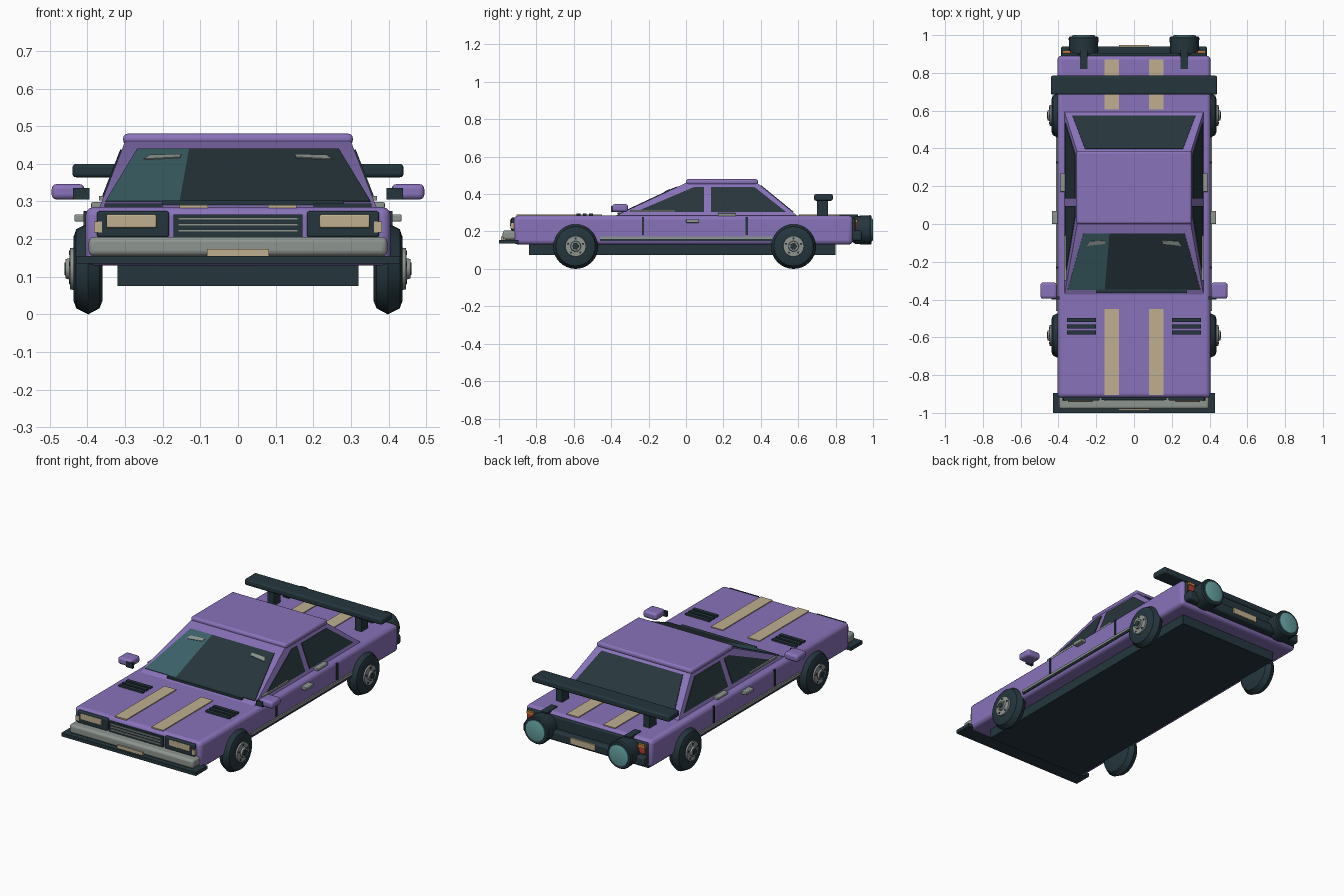
import bpy, bmesh, math
from mathutils import Vector

cube = bpy.data.objects.get("Cube")
if cube:
    bpy.data.objects.remove(cube, do_unlink=True)


def material(name, r, g, b):
    m = bpy.data.materials.new(name)
    m.use_nodes = True
    m.diffuse_color = (r, g, b, 1)
    node = next(n for n in m.node_tree.nodes if n.type == 'BSDF_PRINCIPLED')
    node.inputs["Base Color"].default_value = (r, g, b, 1)
    return m


PURPLE = material("purple paint", 0.25, 0.17, 0.49)
DARK = material("dark trim", 0.018, 0.037, 0.047)
GLASS = material("dark glass", 0.02, 0.036, 0.044)
TINT = material("teal glass", 0.045, 0.12, 0.14)
BEIGE = material("beige", 0.52, 0.43, 0.28)
GREY = material("grey metal", 0.27, 0.30, 0.28)
GLOW = material("pale teal", 0.13, 0.36, 0.36)
RED = material("red lamp", 0.45, 0.05, 0.03)
ORANGE = material("orange lamp", 0.60, 0.22, 0.05)
parts = []


def finish(name, bm, mat, bevel=0.0):
    bmesh.ops.recalc_face_normals(bm, faces=bm.faces)
    me = bpy.data.meshes.new(name)
    bm.to_mesh(me)
    bm.free()
    me.materials.append(mat)
    ob = bpy.data.objects.new(name, me)
    bpy.context.collection.objects.link(ob)
    if bevel:
        mod = ob.modifiers.new("Rounded edges", 'BEVEL')
        mod.width = bevel
        mod.segments = 3
    parts.append(ob)
    return ob


def box(name, x, y, z, mat, bevel=0.0):
    """Box from (low, high) ranges on each axis."""
    bm = bmesh.new()
    bmesh.ops.create_cube(bm, size=1)
    for v in bm.verts:
        v.co = [(r[0] + r[1]) / 2 + c * (r[1] - r[0]) for r, c in zip((x, y, z), v.co)]
    return finish(name, bm, mat, bevel)


def pair(name, x, y, z, mat, bevel=0.0):
    """The same box on both sides of the car."""
    box("left_" + name, x, y, z, mat, bevel)
    box("right_" + name, (-x[1], -x[0]), y, z, mat, bevel)


def prism(name, bottom, top, mat, bevel=0.0):
    """Solid between two loops of equal length."""
    bm = bmesh.new()
    a = [bm.verts.new(p) for p in bottom]
    b = [bm.verts.new(p) for p in top]
    bm.faces.new(a)
    bm.faces.new(b)
    for i in range(len(a)):
        j = (i + 1) % len(a)
        bm.faces.new((a[i], a[j], b[j], b[i]))
    return finish(name, bm, mat, bevel)


def panel(name, pts, mat, lift=0.004):
    """Thin plate laid on the outside of the cabin."""
    pts = [Vector(p) for p in pts]
    n = (pts[1] - pts[0]).cross(pts[2] - pts[0]).normalized()
    if n.z < 0:
        n = -n
    return prism(name, [p - n * 0.002 for p in pts], [p + n * lift for p in pts], mat)


def lathe(name, profile, centre, rotation, mat, segs=28):
    """Turn (distance along axis, radius) points about an axis."""
    bm = bmesh.new()
    rings = []
    for d, r in profile:
        rings.append([bm.verts.new((r * math.cos(t), r * math.sin(t), d))
                      for t in (2 * math.pi * k / segs for k in range(segs))])
    for a, b in zip(rings, rings[1:]):
        for k in range(segs):
            j = (k + 1) % segs
            bm.faces.new((a[k], a[j], b[j], b[k]))
    bm.faces.new(rings[0])
    bm.faces.new(rings[-1])
    ob = finish(name, bm, mat)
    ob.location = centre
    ob.rotation_euler = rotation
    return ob


# Lower body, floor and splitter
box("body", (-0.405, 0.405), (-0.92, 0.892), (0.13, 0.285), PURPLE, 0.022)
box("chassis", (-0.32, 0.32), (-0.84, 0.80), (0.075, 0.14), DARK)
box("front_splitter", (-0.43, 0.43), (-1.0, -0.895), (0.135, 0.155), DARK)

# Cabin: sloping block, with functions that give points on its faces
Z0, Z1 = 0.28, 0.46


def rise(z):
    return (z - Z0) / (Z1 - Z0)


def side_pt(s, y, z):
    return (s * (0.37 - 0.07 * rise(z)), y, z)


def front_pt(x, z):
    return (x, -0.385 + 0.385 * rise(z), z)


def rear_pt(x, z):
    return (x, 0.60 - 0.22 * rise(z), z)


def ring(x, y0, y1, z):
    return [(-x, y0, z), (x, y0, z), (x, y1, z), (-x, y1, z)]


prism("cabin", ring(0.37, -0.385, 0.60, Z0), ring(0.30, 0.0, 0.38, Z1), PURPLE)
box("roof", (-0.305, 0.305), (0.0, 0.385), (0.45, 0.48), PURPLE, 0.012)

# Windows
LO, HI = 0.298, 0.437
panel("windscreen", [front_pt(-0.155, LO), front_pt(0.352, LO),
                     front_pt(0.268, HI), front_pt(-0.13, HI)], GLASS)
panel("windscreen_tinted_part", [front_pt(-0.352, LO), front_pt(-0.155, LO),
                                 front_pt(-0.13, HI), front_pt(-0.268, HI)], TINT)
panel("rear_window", [rear_pt(-0.325, 0.303), rear_pt(0.325, 0.303),
                      rear_pt(0.26, 0.445), rear_pt(-0.26, 0.445)], GLASS)
for s, side in ((1, "left"), (-1, "right")):
    panel(side + "_front_window", [side_pt(s, *p) for p in (
        (-0.27, 0.303), (0.095, 0.303), (0.095, HI), (0.045, HI))], GLASS)
    panel(side + "_rear_window", [side_pt(s, *p) for p in (
        (0.135, 0.303), (0.535, 0.303), (0.365, HI), (0.135, HI))], GLASS)
    panel(side + "_glass_highlight", [front_pt(s * x, z) for x, z in (
        (0.155, 0.412), (0.25, 0.407), (0.235, 0.418), (0.15, 0.42))], GREY, 0.007)
box("wiper", (-0.20, 0.28), (-0.365, -0.345), (0.29, 0.302), DARK)

# Painted stripes and bonnet vents
pair("bonnet_stripe", (0.08, 0.155), (-0.905, -0.45), (0.283, 0.29), BEIGE)
pair("boot_stripe", (0.08, 0.155), (0.605, 0.87), (0.283, 0.29), BEIGE)
for y in (-0.575, -0.542, -0.508):
    pair("bonnet_vent", (0.20, 0.355), (y - 0.01, y + 0.01), (0.28, 0.295), DARK)

# Nose: grille, lamps, bumper and plate
box("grille", (-0.172, 0.172), (-0.932, -0.91), (0.20, 0.265), DARK)
for z in (0.222, 0.238, 0.254):
    box("grille_bar", (-0.16, 0.16), (-0.937, -0.925), (z - 0.003, z + 0.003), GREY)
pair("headlamp_housing", (0.183, 0.375), (-0.935, -0.905), (0.205, 0.274), DARK, 0.006)
pair("headlamp", (0.217, 0.35), (-0.942, -0.93), (0.23, 0.265), BEIGE, 0.004)
pair("corner_lamp", (0.362, 0.382), (-0.938, -0.90), (0.217, 0.246), BEIGE)
box("front_bumper", (-0.397, 0.397), (-0.98, -0.90), (0.155, 0.206), GREY, 0.014)
box("front_plate", (-0.082, 0.082), (-0.988, -0.975), (0.155, 0.174), BEIGE)

# Tail: panel, bumper, plate and lamps
box("tail_panel", (-0.385, 0.385), (0.88, 0.905), (0.15, 0.272), DARK, 0.006)
box("rear_bumper", (-0.387, 0.387), (0.885, 0.94), (0.15, 0.205), DARK, 0.012)
box("rear_plate", (-0.08, 0.08), (0.935, 0.947), (0.165, 0.20), BEIGE)
pair("tail_lamp", (0.325, 0.378), (0.89, 0.914), (0.213, 0.25), RED)
pair("tail_indicator", (0.335, 0.378), (0.89, 0.918), (0.25, 0.265), ORANGE)

# Twin thrusters
for s, side in ((1, "left"), (-1, "right")):
    back = (-math.pi / 2, 0, 0)
    at = (s * 0.267, 0, 0.208)
    lathe(side + "_thruster", [(0.85, 0.03), (0.885, 0.06), (0.905, 0.075), (0.985, 0.079),
                               (0.993, 0.074), (0.993, 0.06), (0.985, 0.058)], at, back, DARK)
    lathe(side + "_thruster_glow", [(0.98, 0.062), (0.997, 0.06), (1.0, 0.052)], at, back, GLOW)
pair("thruster_fin", (0.247, 0.287), (0.82, 0.92), (0.27, 0.29), DARK)

# Rear wing
box("wing", (-0.44, 0.44), (0.685, 0.785), (0.364, 0.40), DARK, 0.01)
pair("wing_post", (0.26, 0.30), (0.70, 0.76), (0.28, 0.37), DARK)

# Side trim, door lines, handles and mirrors
pair("sill_strip", (0.40, 0.413), (-0.46, 0.46), (0.16, 0.174), GREY)
pair("sill_shadow", (0.40, 0.409), (-0.46, 0.46), (0.15, 0.16), DARK)
for y in (-0.23, 0.325):
    pair("door_line", (0.40, 0.41), (y - 0.006, y + 0.006), (0.18, 0.275), DARK)
pair("front_handle", (0.40, 0.435), (0.0, 0.07), (0.246, 0.265), GREY, 0.004)
pair("rear_handle", (0.36, 0.39), (0.17, 0.268), (0.28, 0.298), GREY, 0.004)
pair("window_trim", (0.355, 0.37), (-0.30, -0.06), (0.303, 0.314), GREY)
pair("mirror", (0.408, 0.495), (-0.395, -0.31), (0.305, 0.346), PURPLE, 0.013)
pair("mirror_arm", (0.395, 0.438), (-0.40, -0.385), (0.305, 0.335), DARK)

# Wheels
TYRE = [(0.36, 0.05), (0.36, 0.085), (0.368, 0.105), (0.398, 0.121),
        (0.43, 0.105), (0.437, 0.085), (0.437, 0.05)]
for s, side in ((1, "left"), (-1, "right")):
    for y, end in ((-0.59, "front"), (0.575, "rear")):
        name = side + "_" + end
        out = (0, s * math.pi / 2, 0)
        at = (0, y, 0.121)
        lathe(name + "_tyre", TYRE, at, out, DARK, 32)
        lathe(name + "_rim", [(0.43, 0.057), (0.446, 0.055), (0.448, 0.03)], at, out, GREY)
        lathe(name + "_hub", [(0.44, 0.03), (0.458, 0.026)], at, out, GREY)
        lathe(name + "_hub_cap", [(0.45, 0.019), (0.461, 0.017)], at, out, DARK, 16)
        for k in range(5):
            t = 2 * math.pi * k / 5
            lathe(name + "_rim_hole", [(0.44, 0.006), (0.4495, 0.006)],
                  (0, y + 0.042 * math.sin(t), 0.121 + 0.042 * math.cos(t)), out, DARK, 8)

# Smooth shading with crisp edges
bpy.ops.object.select_all(action='DESELECT')
for ob in parts:
    ob.select_set(True)
bpy.context.view_layer.objects.active = parts[0]
bpy.ops.object.shade_smooth_by_angle(angle=math.radians(30))
